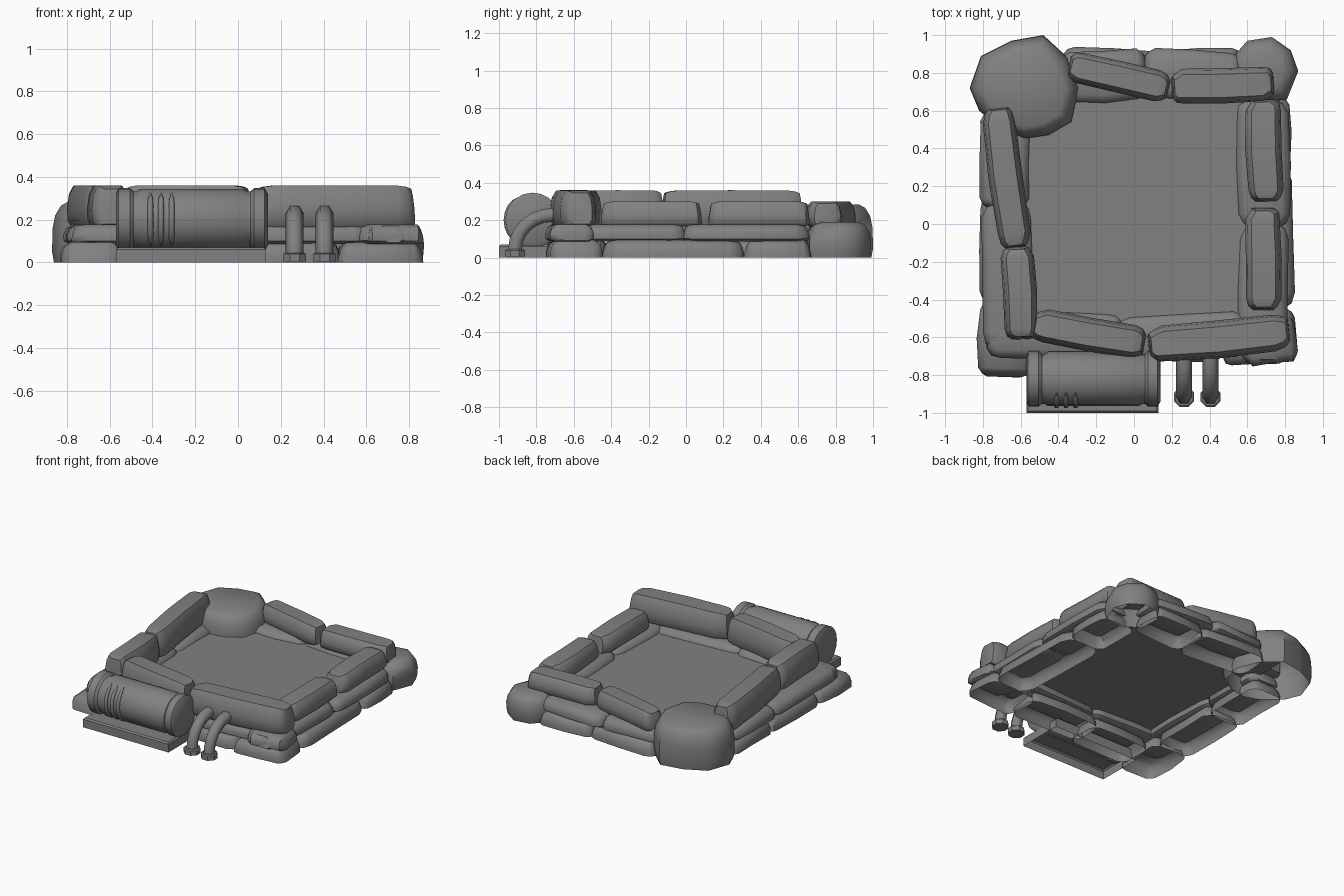
import bpy, bmesh, math, random
from mathutils import Matrix

if "Cube" in bpy.data.objects:
    bpy.data.objects.remove(bpy.data.objects["Cube"])

random.seed(4)
grey = bpy.data.materials.new("dark_grey")
grey.diffuse_color = (.22, .22, .22, 1)
grey.use_nodes = True
grey.node_tree.nodes["Principled BSDF"].inputs["Base Color"].default_value = grey.diffuse_color


def finish(bm, name, angle=35):
    bmesh.ops.recalc_face_normals(bm, faces=bm.faces)
    me = bpy.data.meshes.new(name)
    bm.to_mesh(me)
    bm.free()
    me.materials.append(grey)
    ob = bpy.data.objects.new(name, me)
    bpy.context.collection.objects.link(ob)
    bpy.ops.object.select_all(action='DESELECT')
    ob.select_set(True)
    bpy.context.view_layer.objects.active = ob
    bpy.ops.object.shade_smooth_by_angle(angle=math.radians(angle))
    return ob


def loft(bm, rings, cap_first=True, cap_last=True):
    loops = [[bm.verts.new(p) for p in r] for r in rings]
    n = len(loops[0])
    for a, b in zip(loops, loops[1:]):
        for i in range(n):
            bm.faces.new((a[i], a[(i + 1) % n], b[(i + 1) % n], b[i]))
    if cap_first:
        bm.faces.new(loops[0])
    if cap_last:
        bm.faces.new(loops[-1])


# Stone cross-sections (across, height), both as fractions
BLOCK = [(-.38, 0), (-.49, .15), (-.5, .45), (-.45, .8), (-.33, 1), (.33, 1), (.45, .8), (.5, .45), (.49, .15), (.38, 0)]
GROUND = [(-.5, 0), (-.5, .35), (-.46, .75), (-.34, 1), (.34, 1), (.46, .75), (.5, .35), (.5, 0)]
ENDS = [(-.5, .6), (-.465, .83), (-.39, .97), (0, 1), (.39, .97), (.465, .83), (.5, .6)]


def stone(name, x, y, length, width, turn, z0, z1):
    """Worn block with tapered ends; open underneath when it sits on the ground."""
    ground = z0 <= 0
    h = z1 - z0
    bm = bmesh.new()
    rings = []
    for t, s in ENDS:
        dy = random.uniform(-.006, .006)
        k = s * random.uniform(.98, 1.02)
        ring = []
        for w, u in GROUND if ground else BLOCK:
            # ends lean inwards towards the top, and their height shrinks a little
            lean = 1 - (.16 * u ** 2 * width / length if abs(t) > .45 else 0)
            v = u * (.6 + .4 * s) if ground else .5 + (u - .5) * (.6 + .4 * s)
            ring.append((t * length * lean, w * width * k + dy, z0 + h * v))
        rings.append(ring)
    loft(bm, rings)
    if ground:
        bmesh.ops.delete(bm, geom=[f for f in bm.faces if all(v.co.z < .001 for v in f.verts)],
                         context='FACES_ONLY')
    bmesh.ops.transform(bm, verts=bm.verts, matrix=Matrix.Translation((x, y, 0))
                        @ Matrix.Rotation(math.radians(turn), 4, 'Z'))
    finish(bm, name, 45)


def boulder(name, outline, levels):
    cx = sum(p[0] for p in outline) / len(outline)
    cy = sum(p[1] for p in outline) / len(outline)
    bm = bmesh.new()
    loft(bm, [[(cx + (x - cx) * s, cy + (y - cy) * s, z) for x, y in outline]
              for z, s in levels], cap_first=False)
    finish(bm, name, 50)


# Upper ring of stones
top = [("left_back", -.675, .245, .75, .18, 97, .165, .36), ("left_front", -.605, -.365, .49, .18, 93, .165, .36),
       ("front_left", -.24, -.585, .60, .18, -10, .16, .36), ("front_right", .45, -.605, .75, .20, 6, .165, .36),
       ("right_front", .685, -.185, .54, .19, 90, .165, .30), ("right_back", .69, .39, .54, .19, 91, .165, .30),
       ("back_left", -.08, .78, .54, .17, -13, .16, .30), ("back_right", .47, .735, .54, .19, 3, .165, .30)]
for n, *a in top:
    stone("top_stone_" + n, *a)

# Middle ring of stones
mid = [("right_front", .685, -.37, .74, .27, 90, .085, .178), ("right_back", .68, .32, .68, .29, 91, .085, .178),
       ("left_front", -.67, -.27, .78, .27, 90, .085, .178), ("left_back", -.68, .33, .50, .27, 88, .085, .178),
       ("front_left", -.42, -.59, .72, .25, 0, .085, .178), ("front_right", .26, -.60, .70, .25, 3, .085, .178),
       ("front_corner", .72, -.62, .28, .24, 8, .085, .178),
       ("back_left", -.16, .78, .46, .28, 3, .085, .178), ("back_right", .31, .79, .52, .27, -3, .085, .178)]
for n, *a in mid:
    stone("middle_stone_" + n, *a)

# Ground ring of stones
low = [("right_front", .70, -.07, .76, .29, 92, 0, .095), ("right_back", .69, .49, .36, .28, 90, 0, .095),
       ("right_corner", .66, -.60, .40, .29, 5, 0, .095), ("front_right", .19, -.60, .58, .26, -2, 0, .095),
       ("front_left", -.30, -.62, .48, .27, 0, 0, .095), ("left_corner", -.68, -.61, .40, .29, 88, 0, .095),
       ("left_front", -.68, -.14, .56, .28, 90, 0, .095), ("left_back", -.68, .36, .48, .27, 91, 0, .095),
       ("back_left", -.11, .79, .54, .29, -4, 0, .095), ("back_right", .36, .79, .42, .28, 3, 0, .095)]
for n, *a in low:
    stone("ground_stone_" + n, *a)

# Corner boulders
boulder("large_boulder",
        [(-.48, 1), (-.65, .97), (-.81, .89), (-.87, .72), (-.82, .6), (-.69, .49), (-.58, .45),
         (-.45, .47), (-.33, .54), (-.29, .72), (-.35, .88)],
        [(0, .97), (.05, 1), (.16, .99), (.22, .95), (.265, .86), (.285, .74)])
boulder("small_boulder",
        [(.87, .81), (.83, .92), (.73, .99), (.6, .97), (.52, .88), (.53, .72), (.65, .64), (.81, .66)],
        [(0, .93), (.04, .99), (.09, 1), (.14, .94), (.175, .8), (.19, .6)])

# Pond floor
bm = bmesh.new()
bmesh.ops.create_grid(bm, x_segments=4, y_segments=4, size=.5)
bmesh.ops.transform(bm, verts=bm.verts, matrix=Matrix.Translation((.01, .09, .14)) @ Matrix.Diagonal((1.28, 1.38, 1, 1)))
finish(bm, "pond_floor")

# Pump body: turned profile along x, with a groove near each end
PY, PZ = -.82, .2
profile = [(-.57, .12), (-.56, .147), (-.505, .147), (-.488, .132), (-.475, .132), (-.455, .144),
           (.025, .144), (.045, .132), (.058, .132), (.075, .147), (.125, .147), (.14, .12)]
bm = bmesh.new()
loft(bm, [[(x, PY + r * math.cos(t * math.tau / 20), PZ + r * math.sin(t * math.tau / 20)) for t in range(20)]
          for x, r in profile])
finish(bm, "pump_body", 40)

# Pump base plate
bm = bmesh.new()
loft(bm, [[(x, y, z) for x, y in ((-.57 + i, -1 + i), (.13 - i, -1 + i), (.13 - i, -.66), (-.57 + i, -.66))]
          for z, i in ((0, 0), (.06, 0), (.07, .01))], cap_first=False)
finish(bm, "pump_base")


def tube(name, pts, depth, radii=None, res=1):
    cu = bpy.data.curves.new(name, 'CURVE')
    cu.dimensions = '3D'
    cu.bevel_depth, cu.bevel_resolution = depth, res
    cu.materials.append(grey)
    sp = cu.splines.new('POLY')
    sp.points.add(len(pts) - 1)
    for i, p in enumerate(pts):
        sp.points[i].co = (*p, 1)
        sp.points[i].radius = radii[i] if radii else 1
    sp.use_smooth = True
    bpy.context.collection.objects.link(bpy.data.objects.new(name, cu))


# Raised vent ribs on the pump front
for i, x in enumerate((-.41, -.36, -.31)):
    ang = [math.radians(a) for a in range(-60, 61, 15)]
    tube(f"pump_rib_{i}", [(x, PY - .143 * math.cos(a), PZ + .143 * math.sin(a)) for a in ang],
         .014, [.2, .8] + [1] * 5 + [.8, .2])

# Bent pipes with collars
for i, x in enumerate((.265, .405)):
    bend = [(x, -.715 - .2 * math.cos(a), .04 + .188 * math.sin(a))
            for a in (k * math.pi / 12 for k in range(7))]
    tube(f"pipe_{i}", [(x, -.915, .02)] + bend + [(x, -.66, .228)], .042)
    bm = bmesh.new()
    loft(bm, [[(x + r * math.cos((k + .5) * math.tau / 8), -.915 + r * math.sin((k + .5) * math.tau / 8), z)
               for k in range(8)] for z, r in ((.005, .058), (.038, .058), (.045, .05))])
    finish(bm, f"pipe_collar_{i}")
